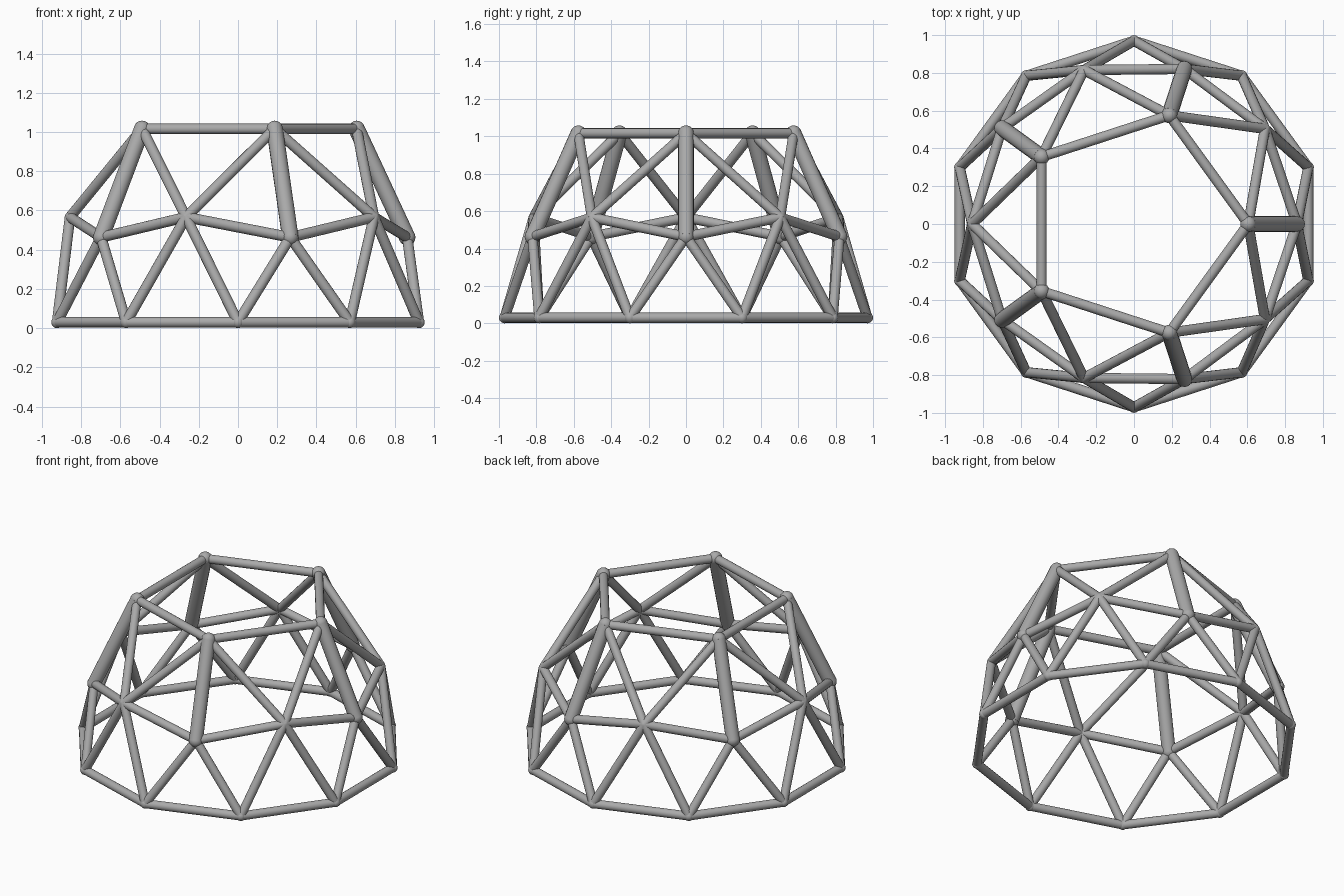
import bpy, bmesh
from math import radians, cos, sin
from mathutils import Vector, Matrix

cube = bpy.data.objects.get("Cube")
if cube:
    bpy.data.objects.remove(cube)

THIN, THICK = 0.027, 0.042

steel = bpy.data.materials.new("grey_steel")
steel.use_nodes = True
grey = (0.4, 0.4, 0.4, 1)
steel.diffuse_color = grey
steel.node_tree.nodes["Principled BSDF"].inputs["Base Color"].default_value = grey


def ring(radius, z, count, start):
    """Nodes evenly spaced on a circle."""
    angles = [radians(start + 360 * i / count) for i in range(count)]
    return [Vector((radius * cos(a), radius * sin(a), z)) for a in angles]


def build(name, pairs, radius, ball_nodes=(), ball_radius=0):
    """Round struts between pairs of nodes, with balls on some nodes."""
    bm = bmesh.new()
    for a, b in pairs:
        turn = (b - a).to_track_quat('Z', 'Y').to_matrix().to_4x4()
        bmesh.ops.create_cone(bm, cap_ends=True, segments=16, radius1=radius,
                              radius2=radius, depth=(b - a).length,
                              matrix=Matrix.Translation((a + b) / 2) @ turn)
    for n in ball_nodes:
        bmesh.ops.create_uvsphere(bm, u_segments=16, v_segments=10,
                                  radius=ball_radius, matrix=Matrix.Translation(n))
    mesh = bpy.data.meshes.new(name)
    bm.to_mesh(mesh)
    bm.free()
    mesh.materials.append(steel)
    obj = bpy.data.objects.new(name, mesh)
    bpy.context.collection.objects.link(obj)
    bpy.ops.object.select_all(action='DESELECT')
    obj.select_set(True)
    bpy.context.view_layer.objects.active = obj
    bpy.ops.object.shade_smooth_by_angle(angle=radians(40))


def loop(nodes):
    return list(zip(nodes, nodes[1:] + nodes[:1]))


# Node rings: base, lower and upper middle nodes, open crown
base = ring(0.97, 0.03, 10, 18)
low = ring(0.863, 0.463, 5, 0)
high = ring(0.857, 0.566, 5, 36)
crown = ring(0.605, 1.016, 5, 0)
middle = [n for pair in zip(low, high) for n in pair]

# Horizontal rings
build("base_ring", loop(base), THIN, base, 0.03)
build("middle_ring", loop(middle), THIN, high, THIN)
build("crown_ring", loop(crown), THIN)

# Lower triangles: each middle node stands on two base nodes
build("lower_struts",
      [(n, base[(i + k) % 10]) for i, n in enumerate(middle) for k in (-1, 0)], THIN)

# Upper triangles: each crown node reaches two high middle nodes
build("upper_struts",
      [(n, high[(i + k) % 5]) for i, n in enumerate(crown) for k in (-1, 0)], THIN)

# Heavy ribs with rounded ends
build("heavy_ribs", list(zip(crown, low)), THICK, crown + low, THICK)
